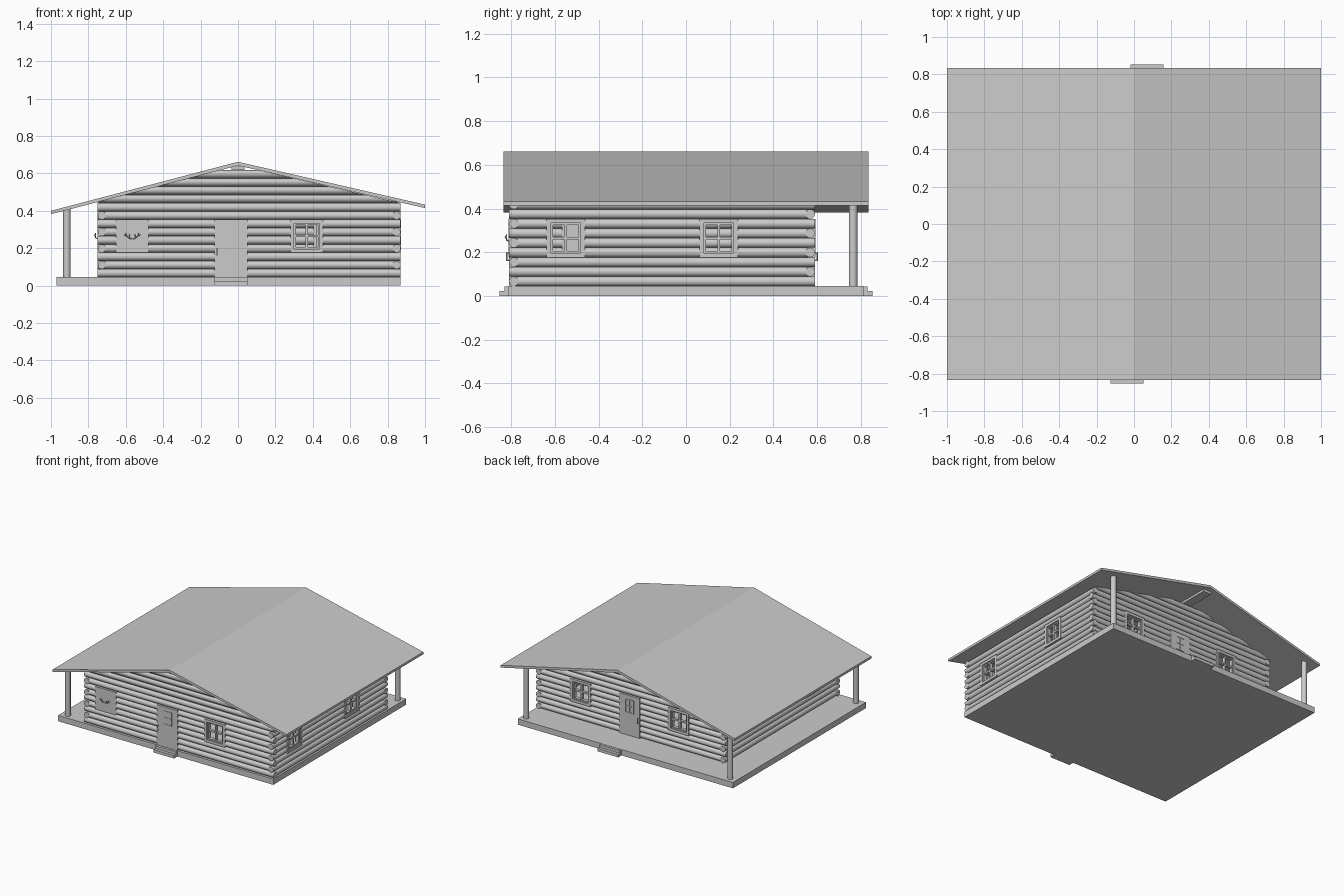
import bpy, bmesh, math
from mathutils import Vector, Matrix

if "Cube" in bpy.data.objects:
    bpy.data.objects.remove(bpy.data.objects["Cube"])

R = 0.022                                   # log radius
ROWS = [0.067 + 0.044 * i for i in range(9)]
# wall: (axis running along, plane position, outward sign, start, end)
WALLS = {
    "front": ("x", -0.788, -1, -0.75, 0.87),
    "back": ("x", 0.568, 1, -0.75, 0.87),
    "left": ("y", -0.728, -1, -0.81, 0.59),
    "right": ("y", 0.848, 1, -0.81, 0.59),
}
WZ = (0.177, 0.353)                         # window heights
DZ = (0.045, 0.353)                         # door heights
# openings: (kind, centre along wall)
OPENINGS = {
    "front": [("board", -0.565), ("door", -0.037), ("window", 0.368)],
    "back": [("window", -0.35), ("door", 0.07), ("window", 0.49)],
    "left": [("board", -0.48)],
    "right": [("window", -0.55), ("window", 0.15)],
}
HALF = 0.0875


def finish(name, bm, smooth=False):
    bmesh.ops.recalc_face_normals(bm, faces=bm.faces)
    me = bpy.data.meshes.new(name)
    bm.to_mesh(me)
    bm.free()
    ob = bpy.data.objects.new(name, me)
    bpy.context.collection.objects.link(ob)
    if smooth:
        bpy.context.view_layer.objects.active = ob
        ob.select_set(True)
        bpy.ops.object.shade_smooth_by_angle(angle=math.radians(40))
        ob.select_set(False)
    return ob


def add_box(bm, a, b):
    a, b = Vector(a), Vector(b)
    s = [abs(v) for v in (b - a)]
    bmesh.ops.create_cube(bm, size=1, matrix=Matrix.Translation((a + b) / 2) @ Matrix.Diagonal((*s, 1)))


def add_rod(bm, a, b, r, sides=14):
    a, b = Vector(a), Vector(b)
    d = b - a
    m = Matrix.Translation((a + b) / 2) @ d.to_track_quat("Z", "Y").to_matrix().to_4x4()
    return bmesh.ops.create_cone(bm, cap_ends=True, segments=sides, radius1=r, radius2=r,
                                 depth=d.length, matrix=m)["verts"]


def at(wall, u, z, d=0.0):
    """Point on a wall: u along it, z up, d outward."""
    axis, pos, sign = WALLS[wall][:3]
    p = pos + sign * d
    return (u, p, z) if axis == "x" else (p, u, z)


def roof_x(z, side):
    """Where the roof underside meets height z."""
    return side * max(0.0, 0.642 - z) / (0.26 if side < 0 else 0.23)


def wbox(bm, wall, u0, u1, z0, z1, d0=-0.022, d1=0.022):
    add_box(bm, at(wall, u0, z0, d0), at(wall, u1, z1, d1))


# log walls with alternating corners and openings
for wall, (axis, pos, sign, s, e) in WALLS.items():
    bm = bmesh.new()
    for i, z in enumerate(ROWS):
        lo, hi = s, e
        even = i % 2 == 0
        if (wall == "front" and not even) or (wall == "back" and even):
            lo, hi = s + 0.03, e - 0.03
        if axis == "y":
            lo, hi = (s + 0.03, e) if even else (s, e - 0.03)
        for kind, c in OPENINGS[wall]:
            z0, z1 = DZ if kind == "door" else WZ
            if z0 < z < z1:
                add_rod(bm, at(wall, lo, z), at(wall, c - HALF, z), R)
                lo = c + HALF
        add_rod(bm, at(wall, lo, z), at(wall, hi, z), R)
    # gable logs, ends cut to the roof slope
    if axis == "x":
        for z in [ROWS[-1] + 0.044 * k for k in range(1, 5)]:
            for v in add_rod(bm, at(wall, -0.05, z), at(wall, 0.05, z), R):
                side = -1 if v.co.x < 0 else 1
                x = roof_x(v.co.z, side)
                v.co.x = min(max(x, s), e)
    finish(wall + "_log_wall", bm, True)


def window(wall, c, n):
    bm = bmesh.new()
    z0, z1 = WZ
    for w, d, inset in ((0.02, 0.024, 0.0), (0.009, 0.014, 0.02)):
        a, b, lo, hi = c - HALF + inset, c + HALF - inset, z0 + inset, z1 - inset
        wbox(bm, wall, a, a + w, lo, hi, -d, d)
        wbox(bm, wall, b - w, b, lo, hi, -d, d)
        wbox(bm, wall, a + w, b - w, lo, lo + w, -d, d)
        wbox(bm, wall, a + w, b - w, hi - w, hi, -d, d)
    zc = (z0 + z1) / 2
    wbox(bm, wall, c - 0.006, c + 0.006, z0 + 0.02, z1 - 0.02, -0.012, 0.012)
    wbox(bm, wall, c - HALF + 0.02, c + HALF - 0.02, zc - 0.006, zc + 0.006, -0.011, 0.011)
    finish(f"{wall}_window_{n}", bm)


def door(wall, c):
    bm = bmesh.new()
    wbox(bm, wall, c - HALF, c + HALF, *DZ, -0.022, 0.022)
    # glazing bars on the upper half
    for u in (-0.035, 0.0, 0.035):
        wbox(bm, wall, c + u - 0.003, c + u + 0.003, 0.22, 0.32, 0.02, 0.025)
    for z in (0.22, 0.27, 0.32):
        wbox(bm, wall, c - 0.038, c + 0.038, z - 0.003, z + 0.003, 0.02, 0.025)
    finish(wall + "_door", bm)
    bm = bmesh.new()
    u = c - HALF + 0.012
    add_rod(bm, at(wall, u, 0.16, 0.032), at(wall, u, 0.2, 0.032), 0.003, 8)
    for z in (0.163, 0.197):
        add_rod(bm, at(wall, u, z, 0.02), at(wall, u, z, 0.034), 0.003, 8)
    finish(wall + "_door_handle", bm, True)
    # two entrance steps
    bm = bmesh.new()
    sign = WALLS[wall][2]
    for y, z in ((0.83, 0.043), (0.853, 0.022)):
        add_box(bm, (c - HALF, sign * 0.8, 0), (c + HALF, sign * y, z))
    finish(wall + "_steps", bm)


def antler_board(wall, c):
    bm = bmesh.new()
    wbox(bm, wall, c - HALF, c + HALF, *WZ)
    finish(wall + "_shutter_board", bm)
    bm = bmesh.new()
    for s in (-1, 1):
        path = [(0.004, 0.25, 0.022), (0.018, 0.255, 0.032), (0.03, 0.268, 0.036), (0.034, 0.28, 0.033)]
        pts = [at(wall, c + s * u, z, d) for u, z, d in path]
        for a, b in zip(pts, pts[1:]):
            add_rod(bm, a, b, 0.003, 6)
        for k, (du, dz) in ((1, (-0.004, 0.017)), (2, (0.013, 0.002))):
            u, z, d = path[k]
            add_rod(bm, pts[k], at(wall, c + s * (u + du), z + dz, d + 0.004), 0.0025, 6)
    finish(wall + "_antlers", bm, True)


for wall, items in OPENINGS.items():
    for n, (kind, c) in enumerate(items):
        if kind == "window":
            window(wall, c, n)
        elif kind == "door":
            door(wall, c)
        else:
            antler_board(wall, c)

# floor slab and porch
bm = bmesh.new()
add_box(bm, (-0.97, -0.812, 0), (0.87, 0.812, 0.045))
finish("floor_slab", bm)

# porch posts
for name, x, y, top in (("front_left", -0.915, -0.77, 0.41), ("back_left", -0.915, 0.765, 0.41),
                        ("back_right", 0.83, 0.765, 0.455)):
    bm = bmesh.new()
    add_rod(bm, (x, y, 0.045), (x, y, top), 0.02, 16)
    finish(name + "_post", bm, True)

# roof: gable profile extruded along y
bm = bmesh.new()
profile = [(-1, 0.382), (0, 0.642), (1, 0.415), (1, 0.433), (0, 0.662), (-1, 0.4)]
rings = [[bm.verts.new((x, y, z)) for x, z in profile] for y in (-0.835, 0.835)]
for i in range(6):
    j = (i + 1) % 6
    bm.faces.new((rings[0][i], rings[0][j], rings[1][j], rings[1][i]))
for r in rings:
    bm.faces.new((r[0], r[1], r[4], r[5]))
    bm.faces.new((r[1], r[2], r[3], r[4]))
finish("roof", bm)

# ridge beam under the roof
bm = bmesh.new()
add_box(bm, (-0.035, -0.8, 0.617), (0.035, 0.8, 0.636))
finish("ridge_beam", bm)
